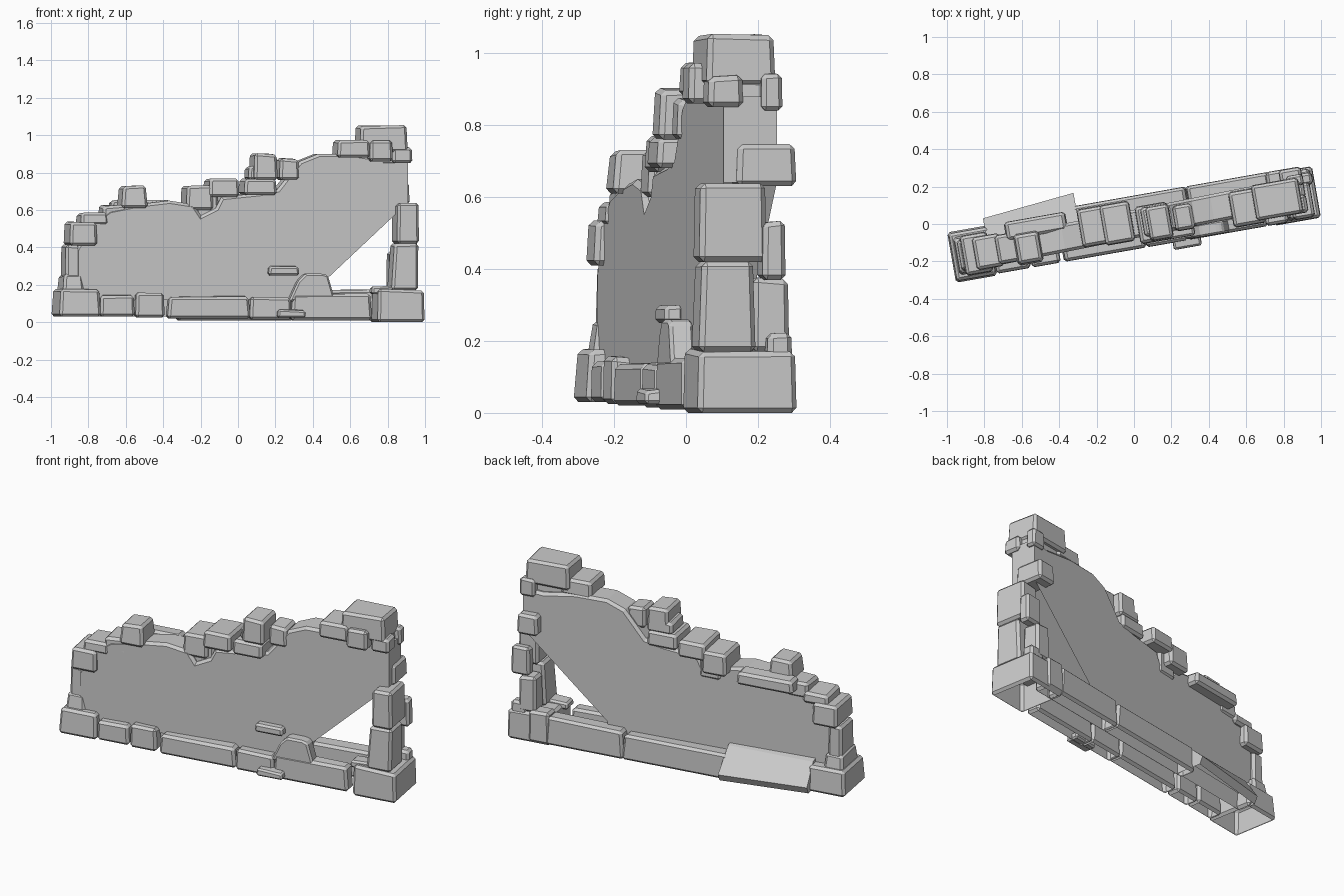
import bpy, bmesh, math, random
from mathutils import Vector

random.seed(4)
if "Cube" in bpy.data.objects:
    bpy.data.objects.remove(bpy.data.objects["Cube"], do_unlink=True)

ANGLE = math.radians(10)
SIN, COS = math.sin(ANGLE), math.cos(ANGLE)

stone = bpy.data.materials.new("grey stone")
stone.use_nodes = True
grey = (0.6, 0.6, 0.6, 1)
stone.diffuse_color = grey
stone.node_tree.nodes["Principled BSDF"].inputs["Base Color"].default_value = grey


def finish(bm, name, location=(0, 0, 0)):
    """Turn a bmesh into an object lying along the slanted wall line."""
    bmesh.ops.recalc_face_normals(bm, faces=bm.faces)
    mesh = bpy.data.meshes.new(name)
    bm.to_mesh(mesh)
    bm.free()
    mesh.materials.append(stone)
    obj = bpy.data.objects.new(name, mesh)
    obj.location = location
    obj.rotation_euler.z = ANGLE
    bpy.context.collection.objects.link(obj)
    return obj


def open_bottom(obj, limit=-0.9):
    """Remove the downward faces, leaving a hollow shell."""
    bm = bmesh.new()
    bm.from_mesh(obj.data)
    bm.normal_update()
    down = [f for f in bm.faces if f.normal.z < limit]
    bmesh.ops.delete(bm, geom=down, context='FACES')
    bm.to_mesh(obj.data)
    bm.free()


def block(name, x0, x1, z0, z1, d0=-0.1, d1=0.1, taper=0.06, lean=0.0, hollow=False):
    """Chipped stone: x span, height span, depth span across the wall."""
    depth = d1 - d0
    width = max(((x1 - x0) - depth * SIN) / COS, 0.05)
    xc, dc = (x0 + x1) / 2, (d0 + d1) / 2
    bm = bmesh.new()
    bmesh.ops.create_cube(bm, size=1)
    for v in bm.verts:
        top = v.co.z > 0
        k = 1 - taper if top else 1
        v.co = Vector((v.co.x * width * k, v.co.y * depth * k, v.co.z * (z1 - z0)))
        if top:
            v.co.x += lean
            v.co.z -= random.uniform(0, 0.012)
    size = min(width, depth, z1 - z0)
    bmesh.ops.bevel(bm, geom=bm.edges[:], offset=min(0.014, size * 0.2),
                    segments=1, affect='EDGES')
    y = xc * SIN / COS + dc / COS
    obj = finish(bm, name, (xc, y, (z0 + z1) / 2))
    if hollow:
        open_bottom(obj)


def extrude_outline(points, d0, d1):
    """Prism from an (x, z) outline between two depths."""
    bm = bmesh.new()
    face = bm.faces.new([bm.verts.new((x / COS, d0, z)) for x, z in points])
    new = bmesh.ops.extrude_face_region(bm, geom=[face])["geom"]
    for v in new:
        if isinstance(v, bmesh.types.BMVert):
            v.co.y = d1
    bmesh.ops.recalc_face_normals(bm, faces=bm.faces)
    return bm


# Broken wall panel: ragged top, missing lower right corner, slightly askew
outline = [(-.87, .12), (.4, .12), (.42, .19), (.9, .64), (.9, .88), (.79, .87),
           (.6, .9), (.42, .9), (.32, .86), (.2, .71), (.1, .69), (-.1, .67),
           (-.13, .61), (-.21, .57), (-.25, .63), (-.38, .65), (-.55, .63),
           (-.7, .6), (-.8, .53), (-.87, .41)]
bm = extrude_outline(outline, -.075, .075)
rim = [e for e in bm.edges if len(e.link_faces) == 2
       and any(f.normal.z > .3 for f in e.link_faces)
       and any(abs(f.normal.y) > .9 for f in e.link_faces)]
bmesh.ops.bevel(bm, geom=rim, offset=.015, segments=1, affect='EDGES')
for v in bm.verts:
    v.co.y += .022 * v.co.x
open_bottom(finish(bm, "wall_panel"), -0.5)

# End foundation stones
block("left_foot", -1, -.73, .03, .18, -.145, .13, .08, hollow=True)
block("right_foot", .7, 1, 0, .18, -.14, .14, .03, hollow=True)

# Front foundation course
for i, (x0, x1, z0, z1) in enumerate([
        (-.75, -.55, .03, .15), (-.56, -.39, .025, .16), (-.39, .07, .02, .145),
        (.05, .29, .015, .14), (.27, .72, .01, .16)]):
    block(f"front_base_{i + 1}", x0, x1, z0, z1, -.135, -.05, .05, hollow=True)

# Back foundation course
for i, (x0, x1, z1) in enumerate([(-.34, .3, .16), (.27, .74, .18), (.7, .84, .2)]):
    block(f"back_base_{i + 1}", x0, x1, .01, z1, .05, .15, .05, hollow=True)

# Sloping rubble slab behind the left foundation
bm = bmesh.new()
ends = [[bm.verts.new((x, d, z)) for d, z in ((.05, .2), (.09, .19), (out, .07), (out - .02, .03), (.05, .03))]
        for x, out in ((-.79, .17), (-.29, .22))]
bm.faces.new(ends[0])
bm.faces.new(ends[1])
for i in range(5):
    j = (i + 1) % 5
    bm.faces.new((ends[0][i], ends[0][j], ends[1][j], ends[1][i]))
open_bottom(finish(bm, "rubble_slab"))

# Front buttress and thin ledge stones
bm = extrude_outline([(.25, .11), (.5, .11), (.46, .25), (.43, .26), (.34, .26), (.3, .22)], -.13, -.06)
bmesh.ops.bevel(bm, geom=bm.edges[:], offset=.01, segments=1, affect='EDGES')
finish(bm, "front_buttress")
block("upper_ledge", .155, .33, .25, .305, -.115, -.06)
block("lower_ledge", .2, .365, .025, .07, -.175, -.1)

# Left edge stones
block("left_edge_low", -.97, -.82, .16, .26, -.11, .1, .15)
block("left_edge_mid", -.95, -.84, .23, .42, -.09, .08)
block("left_edge_high", -.935, -.75, .41, .54, -.12, .1)
block("left_step", -.87, -.69, .52, .59, -.1, .08)
block("left_step_top", -.75, -.59, .54, .63, -.09, .07)

# Stones along the ragged top
block("crest_left", -.65, -.48, .61, .735, -.115, .06, .14)
block("crest_back_slab", -.7, -.35, .575, .655, .03, .13)
block("crest_mid_tall", -.31, -.13, .6, .74, -.08, .13)
block("crest_notch_fill", -.25, -.1, .55, .7, -.06, .08)
block("crest_mid_flat", -.19, .01, .67, .775, -.09, .13)
block("crest_mid_low", 0, .21, .68, .77, -.115, .09)
block("crest_mid_step", .03, .19, .76, .84, -.08, .08)
block("crest_mid_top", .055, .215, .76, .905, -.11, .08, .08)
block("crest_wedge", .2, .33, .76, .88, -.08, .06)
block("crest_right_step", .5, .71, .88, .975, -.115, .08)
block("crest_peak", .62, .91, .91, 1.055, -.1, .095, .05)
block("crest_front_stone", .69, .83, .86, .975, -.135, -.04)
block("crest_front_corner", .81, .935, .85, .945, -.1, 0)
block("crest_core", .66, .9, .84, .93, -.06, .07)
block("crest_back_corner", .81, .91, .84, .95, .05, .11)

# Right edge stones
block("right_edge_top", .77, .92, .63, .75, -.02, .15)
block("right_edge_high", .82, .97, .42, .64, -.13, .06, .04)
block("right_edge_back_high", .84, .96, .37, .54, .045, .11)
block("right_edge_low", .795, .965, .17, .43, -.13, .03, .1, .01)
block("right_edge_back_low", .79, .91, .17, .38, .025, .13)
block("right_edge_chip", .7, .84, .15, .2, -.11, -.02)
block("right_edge_back_chip", .84, .95, .15, .23, .06, .13)
